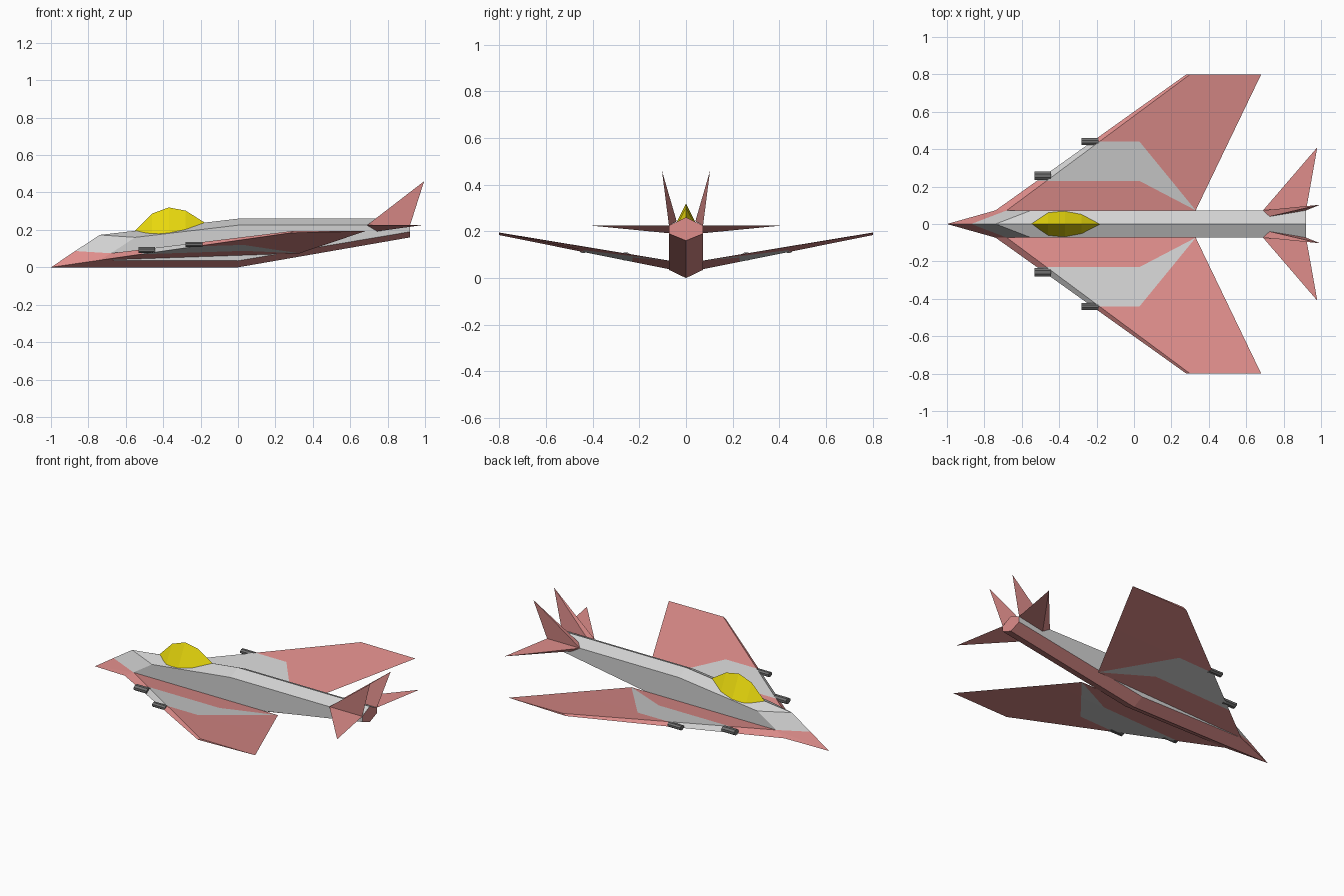
import bpy
import bmesh
import math
from mathutils import Vector

old = bpy.data.objects.get("Cube")
if old:
    bpy.data.objects.remove(old, do_unlink=True)


def material(name, rgb):
    mat = bpy.data.materials.new(name)
    mat.use_nodes = True
    colour = (*rgb, 1)
    mat.diffuse_color = colour
    mat.node_tree.nodes["Principled BSDF"].inputs["Base Color"].default_value = colour
    return mat


PINK = material("salmon_pink", (0.74, 0.27, 0.26))
GREY = material("light_grey", (0.64, 0.64, 0.64))
YELLOW = material("canopy_yellow", (0.8, 0.68, 0.004))
DARK = material("gun_grey", (0.16, 0.16, 0.16))


def finish(name, bm, mats):
    bmesh.ops.recalc_face_normals(bm, faces=bm.faces)
    mesh = bpy.data.meshes.new(name)
    bm.to_mesh(mesh)
    bm.free()
    for mat in mats:
        mesh.materials.append(mat)
    obj = bpy.data.objects.new(name, mesh)
    bpy.context.collection.objects.link(obj)
    return obj


def mirror_y(point):
    return (point[0], -point[1], point[2])


def hull(name, points, mats):
    bm = bmesh.new()
    verts = [bm.verts.new(p) for p in points]
    bmesh.ops.convex_hull(bm, input=verts)
    return finish(name, bm, mats)


# Fuselage: half-body facets mirrored across the centre line
W = 0.073
P = {
    "nose": (-1, 0, 0), "paint": (-0.87, 0, 0.087), "brow": (-0.74, 0, 0.173),
    "ridge_a": (-0.55, 0, 0.195), "ridge_b": (0, 0, 0.26), "ridge_c": (0.92, 0, 0.26),
    "side_a": (-0.55, W, 0.16), "side_b": (0, W, 0.225), "side_c": (0.92, W, 0.225),
    "root": (-0.68, W, 0.075), "chine_a": (-0.74, W, 0.038),
    "chine_b": (0, W, 0.035), "chine_c": (0.92, W, 0.19),
    "keel_b": (0, 0, 0), "keel_c": (0.92, 0, 0.16),
}
PINK_FACES = ["nose paint root", "nose root chine_a", "nose chine_a chine_b keel_b",
              "keel_b chine_b chine_c keel_c", "ridge_c side_c chine_c keel_c"]
GREY_FACES = ["paint brow root", "brow side_a root", "brow ridge_a side_a",
              "ridge_a ridge_b side_b side_a", "ridge_b ridge_c side_c side_b",
              "root side_a side_b side_c chine_c chine_b chine_a"]
bm = bmesh.new()
for index, faces in enumerate((PINK_FACES, GREY_FACES)):
    for face in faces:
        points = [P[key] for key in face.split()]
        for pts in (points, [mirror_y(p) for p in reversed(points)]):
            bm.faces.new([bm.verts.new(p) for p in pts]).material_index = index
bmesh.ops.remove_doubles(bm, verts=bm.verts, dist=0.0005)
finish("fuselage", bm, [PINK, GREY])

# Canopy: ridged glass with triangular sections
stations = [(-0.55, 0, 0.195, 0.19), (-0.46, 0.06, 0.287, 0.18), (-0.37, 0.071, 0.32, 0.178),
            (-0.28, 0.06, 0.303, 0.185), (-0.18, 0, 0.24, 0.235)]
bm = bmesh.new()
rings = [[bm.verts.new(p) for p in ((x, -w, low), (x, 0, top), (x, w, low))]
         for x, w, top, low in stations]
for a, b in zip(rings, rings[1:]):
    for i in range(3):
        j = (i + 1) % 3
        bm.faces.new((a[i], a[j], b[j], b[i]))
bmesh.ops.remove_doubles(bm, verts=bm.verts, dist=0.0005)
bmesh.ops.dissolve_degenerate(bm, edges=bm.edges, dist=0.0005)
finish("canopy", bm, [YELLOW])


# Wings: wedges with a bevelled leading edge and a painted grey panel
INNER, OUTER, BEND = 0.23, 0.44, 0.03
APEX = Vector((0.33, W, 0))


def in_panel(c):
    y = abs(c.y)
    if c.x < BEND:
        return INNER < y < OUTER
    t = (APEX.x - c.x) / (APEX.x - BEND)
    return t > 0 and W + t * (INNER - W) < y < W + t * (OUTER - W)


def wing(name, side):
    bm = bmesh.new()
    outline = {
        "low_root": (-0.74, W, 0.038), "low_tip": (0.28, 0.8, 0.184),
        "top_root": (-0.68, W, 0.075), "top_tip": (0.3, 0.8, 0.195),
        "rear_root": (0.33, W, 0.075), "rear_tip": (0.68, 0.8, 0.193),
    }
    v = {k: bm.verts.new(p) for k, p in outline.items()}
    for face in ("low_root low_tip rear_tip rear_root", "top_root top_tip rear_tip rear_root",
                 "low_root low_tip top_tip top_root", "low_tip top_tip rear_tip",
                 "low_root top_root rear_root"):
        bm.faces.new([v[k] for k in face.split()])
    cuts = [(Vector((0, INNER, 0)), Vector((0, 1, 0))),
            (Vector((0, OUTER, 0)), Vector((0, 1, 0))),
            (Vector((BEND, 0, 0)), Vector((1, 0, 0)))]
    for y in (INNER, OUTER):
        along = APEX - Vector((BEND, y, 0))
        cuts.append((APEX, along.cross(Vector((0, 0, 1))).normalized()))
    for point, normal in cuts:
        bmesh.ops.bisect_plane(bm, geom=bm.verts[:] + bm.edges[:] + bm.faces[:],
                               plane_co=point, plane_no=normal, dist=0.0001)
    for face in bm.faces:
        face.material_index = int(in_panel(face.calc_center_median()))
    for vert in bm.verts:
        vert.co.y *= side
    finish(name, bm, [PINK, GREY])


# Guns: eight-sided barrels on the leading edge
def gun(name, x, y, z, radius):
    bm = bmesh.new()
    bmesh.ops.create_cone(bm, cap_ends=True, segments=8, radius1=radius, radius2=radius, depth=0.09)
    for vert in bm.verts:
        lx, ly, lz = vert.co
        turn = math.pi / 8
        across = lx * math.cos(turn) - ly * math.sin(turn)
        up = lx * math.sin(turn) + ly * math.cos(turn)
        vert.co = (x + lz, y + across, z + up * 0.75)
    finish(name, bm, [DARK])


# Tail: thin tetrahedral fins and stabilisers
FIN = [(0.69, W, 0.225), (0.725, 0.04, 0.243), (0.92, W, 0.225), (0.995, 0.103, 0.46)]
STABILISER = [(0.69, W, 0.225), (0.73, W - 0.02, 0.19), (0.92, W, 0.225), (0.98, 0.41, 0.225)]

for label, side in (("left", -1), ("right", 1)):
    wing(label + "_wing", side)
    gun(label + "_inner_gun", -0.488, side * 0.258, 0.092, 0.024)
    gun(label + "_outer_gun", -0.235, side * 0.44, 0.122, 0.02)
    for part, points in (("_fin", FIN), ("_stabiliser", STABILISER)):
        hull(label + part, [(x, y * side, z) for x, y, z in points], [PINK])
